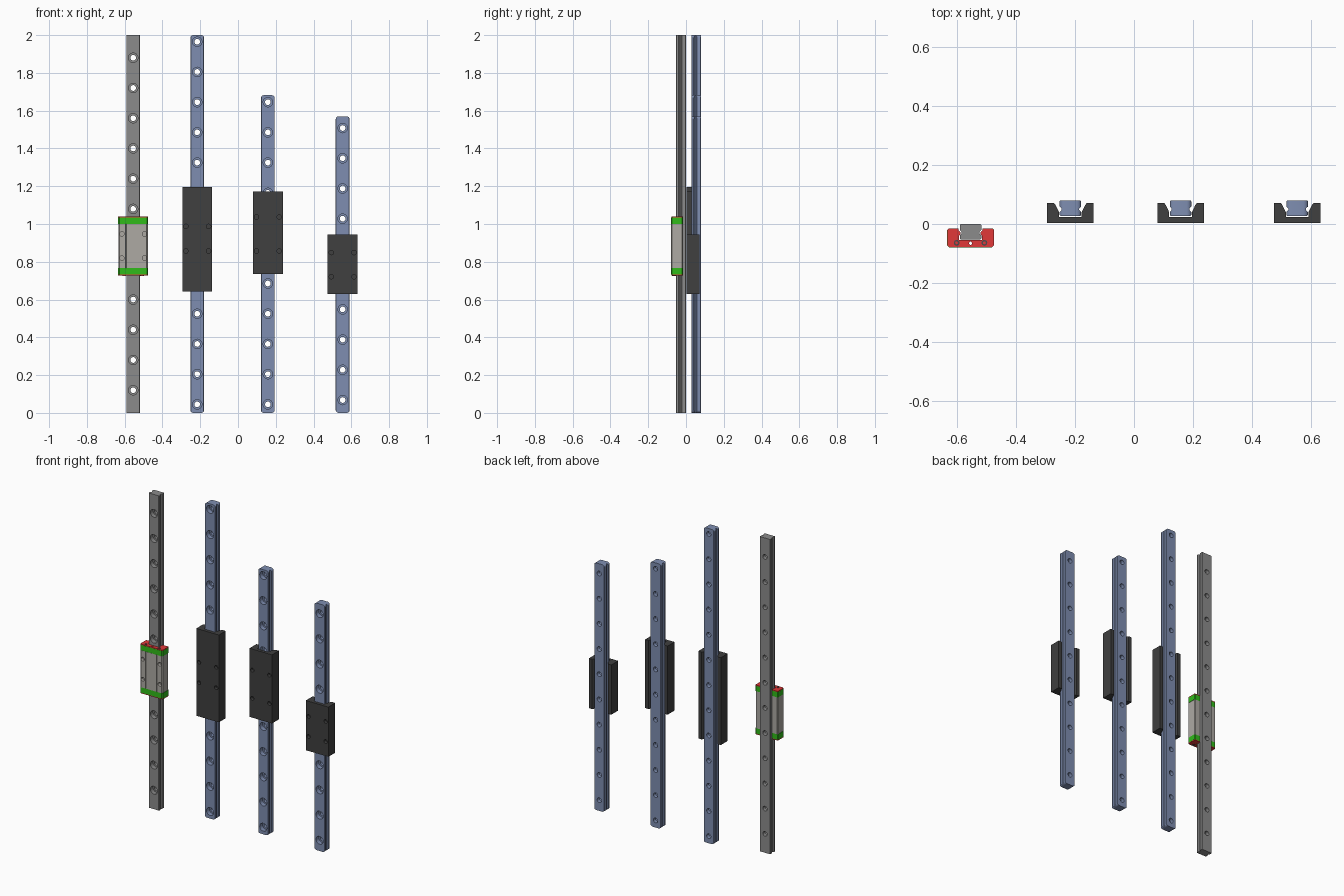
import bpy, bmesh, math

if "Cube" in bpy.data.objects:
    bpy.data.objects.remove(bpy.data.objects["Cube"])


def material(name, rgb):
    m = bpy.data.materials.new(name)
    m.diffuse_color = (*rgb, 1)
    m.use_nodes = True
    m.node_tree.nodes["Principled BSDF"].inputs["Base Color"].default_value = m.diffuse_color
    return m


STEEL = material("steel", (0.26, 0.26, 0.26))
SILVER = material("silver", (0.42, 0.40, 0.37))
BLUE = material("blue_steel", (0.21, 0.27, 0.44))
BLACK = material("black", (0.05, 0.05, 0.05))
RED = material("red", (0.75, 0.04, 0.04))
GREEN = material("green", (0.03, 0.50, 0.01))
SCREW = material("screw_dark", (0.08, 0.07, 0.07))


def finish(bm, name, mat=None):
    bmesh.ops.recalc_face_normals(bm, faces=bm.faces)
    me = bpy.data.meshes.new(name)
    bm.to_mesh(me)
    bm.free()
    ob = bpy.data.objects.new(name, me)
    bpy.context.collection.objects.link(ob)
    if mat:
        me.materials.append(mat)
    return ob


def prism(name, pts, lo, hi, mat=None, axis="z"):
    """Extrude a closed outline (x,y along z, or x,z along y)."""
    bm = bmesh.new()
    at = (lambda a, b, t: (a, b, t)) if axis == "z" else (lambda a, b, t: (a, t, b))
    f = bm.faces.new([bm.verts.new(at(a, b, lo)) for a, b in pts])
    new = bmesh.ops.extrude_face_region(bm, geom=[f])["geom"]
    d = at(0, 0, hi - lo)
    bmesh.ops.translate(bm, vec=d, verts=[v for v in new if isinstance(v, bmesh.types.BMVert)])
    return finish(bm, name, mat)


def lathes(name, centres, profile, axis="y", seg=24, mat=None):
    """Solids of revolution (radius, position) repeated at every centre."""
    bm = bmesh.new()
    for a, b in centres:
        rings = []
        for r, t in profile:
            ring = []
            for i in range(seg):
                u = 2 * math.pi * i / seg
                p, q = a + r * math.cos(u), b + r * math.sin(u)
                ring.append(bm.verts.new((p, t, q) if axis == "y" else (p, q, t)))
            rings.append(ring)
        for r0, r1 in zip(rings, rings[1:]):
            for i in range(seg):
                j = (i + 1) % seg
                bm.faces.new((r0[i], r0[j], r1[j], r1[i]))
        bm.faces.new(rings[0])
        bm.faces.new(rings[-1])
    return finish(bm, name, mat)


def cut(ob, cutter, op="DIFFERENCE", keep=False):
    bpy.context.view_layer.objects.active = ob
    m = ob.modifiers.new("cut", "BOOLEAN")
    m.object, m.operation, m.solver = cutter, op, "EXACT"
    bpy.ops.object.modifier_apply(modifier=m.name)
    if not keep:
        bpy.data.objects.remove(cutter)


def smooth(ob):
    bpy.ops.object.select_all(action="DESELECT")
    ob.select_set(True)
    bpy.context.view_layer.objects.active = ob
    bpy.ops.object.shade_smooth_by_angle(angle=math.radians(30))


def mirrored(half, x, y=0):
    return [(x + a, y + b) for a, b in half] + [(x - a, y + b) for a, b in reversed(half)]


# Grooved rail section, from the back face to the front face
RAIL = [(.034, 0), (.0365, -.003), (.0365, -.021), (.030, -.027), (.030, -.033),
        (.0365, -.039), (.0365, -.049), (.034, -.052)]


def rail(name, x, y, height, first, count, mat, rounded):
    ob = prism(name, mirrored(RAIL, x, y), 0, height, mat)
    if rounded:
        # Rounded end corners
        r, w, pts = .016, .037, []
        for sx, sz, start in ((1, 1, 0), (-1, 1, 90), (-1, -1, 180), (1, -1, 270)):
            cz = height - r if sz > 0 else r
            for k in range(5):
                u = math.radians(start + 22.5 * k)
                pts.append((x + sx * (w - r) + r * math.cos(u), cz + r * math.sin(u)))
        cut(ob, prism("end_cutter", pts, y - .1, y + .1, axis="y"), "INTERSECT")
    # Counterbored mounting holes
    holes = [(x, first + .16 * i) for i in range(count)]
    cut(ob, lathes("hole_cutter", holes,
                   [(.025, y - .07), (.025, y - .024), (.015, y - .024), (.015, y + .02)]))
    smooth(ob)


def bolt_holes(ob, x, z, dz, face, r=.012):
    spots = [(x + sx * .06, z + sz * dz / 2) for sx in (-1, 1) for sz in (-1, 1)]
    cut(ob, lathes("bolt_cutter", spots, [(r, face - .02), (r, face + .02)]))


# Grey rail and its carriage
GX = -.555
rail("grey_rail", GX, 0, 2, .12, 12, STEEL, False)


def carriage_section(w, front, groove=False):
    half = [(.039, -.055), (.039, -.040), (.034, -.034), (.034, -.028), (.040, -.022),
            (.040, -.016), (w - .004, -.016), (w, -.020), (w, front + .006), (w - .006, front)]
    if groove:
        half += [(.040, front), (.039, front + .004), (.037, front + .004), (.036, front)]
    return mirrored(half, GX)


Z0, Z1, CAP, SEAL = .727, 1.04, .034, .005
parts = [prism("grey_carriage_body", carriage_section(.0775, -.0795, True),
               Z0 + SEAL + CAP, Z1 - SEAL - CAP, SILVER)]
bolt_holes(parts[0], GX, (Z0 + Z1) / 2, .128, -.0795)
for tag, end, s in (("lower", Z0, 1), ("upper", Z1, -1)):
    a, b, c = end, end + s * SEAL, end + s * (SEAL + CAP)
    parts.append(prism(tag + "_end_seal", carriage_section(.079, -.078), a, b, RED))
    parts.append(prism(tag + "_end_cap", carriage_section(.0795, -.079), b, c, GREEN))
    # Seal screws with a hollow socket
    screws = lathes(tag + "_seal_screws", [(GX - .047, -.064), (GX + .047, -.064)],
                    [(.010, b), (.010, end - s * .001), (.005, end - s * .001), (.005, end + s * .003)],
                    "z", 16, SCREW)
    smooth(screws)
# Lubrication hole running through the carriage
for ob in parts:
    drill = lathes("drill", [(GX, -.0655)], [(.0055, .6), (.0055, 1.2)], "z", 16)
    cut(ob, drill)
    smooth(ob)

# Blue rails with black carriages: x, height, first hole, count, carriage z range, bolt z and gap
BLUE_SETS = [
    ("long", -.216, 2.00, .045, 13, .642, 1.197, .922, .130),
    ("medium", .158, 1.682, .045, 11, .735, 1.171, .947, .180),
    ("short", .554, 1.57, .068, 10, .629, .945, .785, .128),
]
BLOCK = [(.0385, .023), (.0385, .040), (.050, .064), (.056, .072), (.079, .072), (.079, .003)]
for tag, x, height, first, count, lo, hi, bolt_z, gap in BLUE_SETS:
    rail(tag + "_blue_rail", x, .08, height, first, count, BLUE, True)
    block = prism(tag + "_black_carriage", mirrored(BLOCK, x), lo, hi, BLACK)
    bolt_holes(block, x, bolt_z, gap, .003)
    smooth(block)
